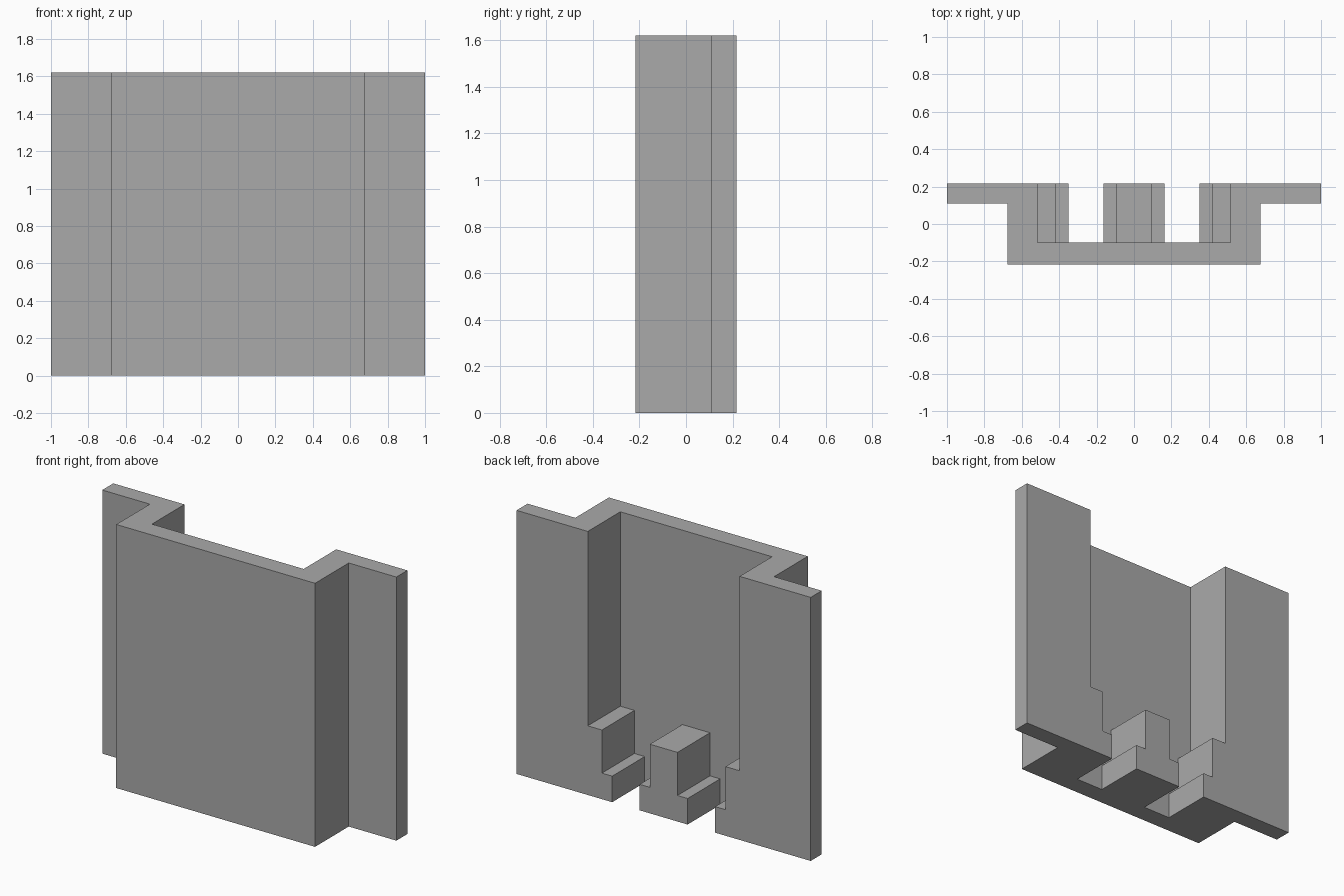
import bpy
import bmesh
from mathutils import Vector

if "Cube" in bpy.data.objects:
    bpy.data.objects.remove(bpy.data.objects["Cube"])

HEIGHT = 1.62
BACK, FLANGE_FRONT, POCKET, FRONT = 0.217, 0.11, -0.099, -0.217
LOW_STEP, HIGH_STEP = 0.16, 0.425


def mirrored(half):
    """Close a right-half outline with its mirror image across x = 0."""
    return half + [(-x, v) for x, v in reversed(half)]


def prism(name, points, offset):
    """Extrude a closed flat outline along an offset."""
    bm = bmesh.new()
    face = bm.faces.new([bm.verts.new(p) for p in points])
    new = bmesh.ops.extrude_face_region(bm, geom=[face])["geom"]
    verts = [g for g in new if isinstance(g, bmesh.types.BMVert)]
    bmesh.ops.translate(bm, verts=verts, vec=Vector(offset))
    bmesh.ops.recalc_face_normals(bm, faces=bm.faces[:])
    mesh = bpy.data.meshes.new(name)
    bm.to_mesh(mesh)
    bm.free()
    obj = bpy.data.objects.new(name, mesh)
    bpy.context.collection.objects.link(obj)
    return obj


# Panel body: projecting block with a flange on each side
plan = mirrored([(0.676, FRONT), (0.676, FLANGE_FRONT),
                 (1.0, FLANGE_FRONT), (1.0, BACK)])
panel = prism("folded_panel", [(x, y, 0) for x, y in plan], (0, 0, HEIGHT))

grey = bpy.data.materials.new("plain grey")
grey.diffuse_color = (0.4, 0.4, 0.4, 1)
grey.use_nodes = True
grey.node_tree.nodes["Principled BSDF"].inputs["Base Color"].default_value = grey.diffuse_color
panel.data.materials.append(grey)

# Rear pocket: leaves stepped side blocks and a stepped middle block
TOP, BOTTOM = HEIGHT + 0.2, -0.2
opening = mirrored([
    (0.094, HIGH_STEP), (0.094, LOW_STEP), (0.163, LOW_STEP), (0.163, BOTTOM),
    (0.35, BOTTOM), (0.35, LOW_STEP), (0.42, LOW_STEP), (0.42, HIGH_STEP),
    (0.516, HIGH_STEP), (0.516, TOP)])
cutter = prism("pocket_cutter", [(x, POCKET, z) for x, z in opening], (0, 0.6, 0))
cutter.data.materials.append(grey)
cutter.hide_render = True

cut = panel.modifiers.new("pocket", 'BOOLEAN')
cut.operation = 'DIFFERENCE'
cut.solver = 'EXACT'
cut.object = cutter
bpy.context.view_layer.objects.active = panel
panel.select_set(True)
bpy.ops.object.modifier_apply(modifier=cut.name)
bpy.data.objects.remove(cutter)
